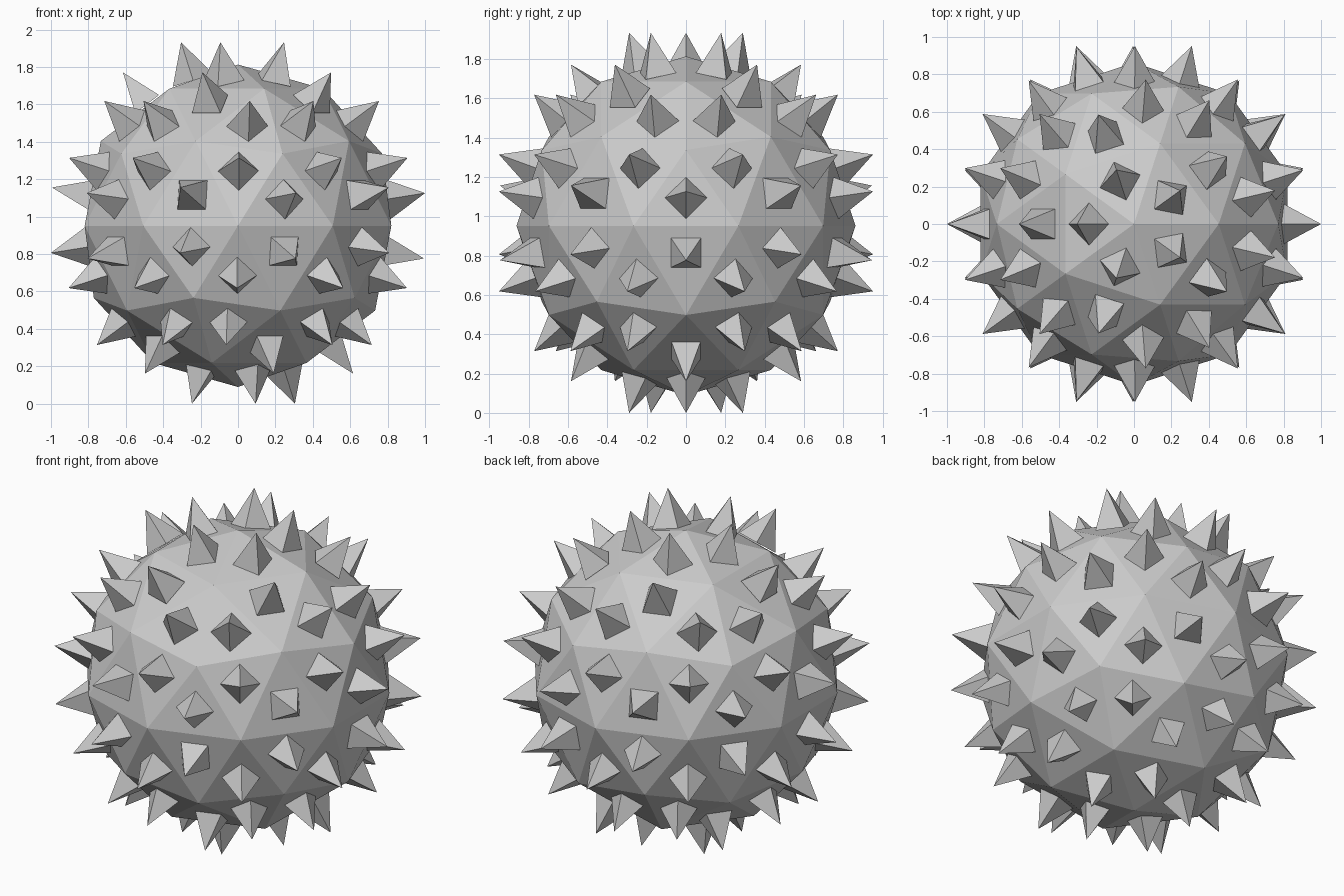
import bpy, bmesh, math
from mathutils import Matrix, Vector

if "Cube" in bpy.data.objects:
    bpy.data.objects.remove(bpy.data.objects["Cube"])

CENTER_Z = 0.966      # middle of the spike shell
TIP = 1.013           # distance of the spike tips from the middle
BASE = 0.80           # distance of the spike bases
RADIUS = 0.862        # faceted ball

grey = bpy.data.materials.new("plain_grey")
grey.diffuse_color = (0.6, 0.6, 0.6, 1)
grey.use_nodes = True
grey.node_tree.nodes["Principled BSDF"].inputs["Base Color"].default_value = grey.diffuse_color


def make_object(name, bm):
    mesh = bpy.data.meshes.new(name)
    bm.to_mesh(mesh)
    bm.free()
    mesh.materials.append(grey)
    obj = bpy.data.objects.new(name, mesh)
    bpy.context.collection.objects.link(obj)
    return obj


# Faceted ball, sitting slightly low inside the spikes
ball = bmesh.new()
bmesh.ops.create_icosphere(ball, subdivisions=2, radius=RADIUS)
directions = []
for f in ball.faces:
    # faces in the middle of each large triangle are bigger than corner ones
    directions.append((f.calc_center_median().normalized(), f.calc_area()))
middle_area = (min(a for d, a in directions) + max(a for d, a in directions)) / 2
make_object("ball", ball).location.z = CENTER_Z - 0.015

# One four-sided spike standing on every face, turned by face kind
spikes = bmesh.new()
for d, area in directions:
    twist = math.radians(45) if area > middle_area else 0
    place = (Matrix.Translation(d * (BASE + TIP) / 2)
             @ d.to_track_quat('Z', 'Y').to_matrix().to_4x4()
             @ Matrix.Rotation(twist, 4, 'Z'))
    bmesh.ops.create_cone(spikes, cap_ends=True, segments=4, radius1=0.113,
                          radius2=0, depth=TIP - BASE, matrix=place)
bmesh.ops.remove_doubles(spikes, verts=spikes.verts, dist=0.0001)
make_object("spikes", spikes).location.z = CENTER_Z
